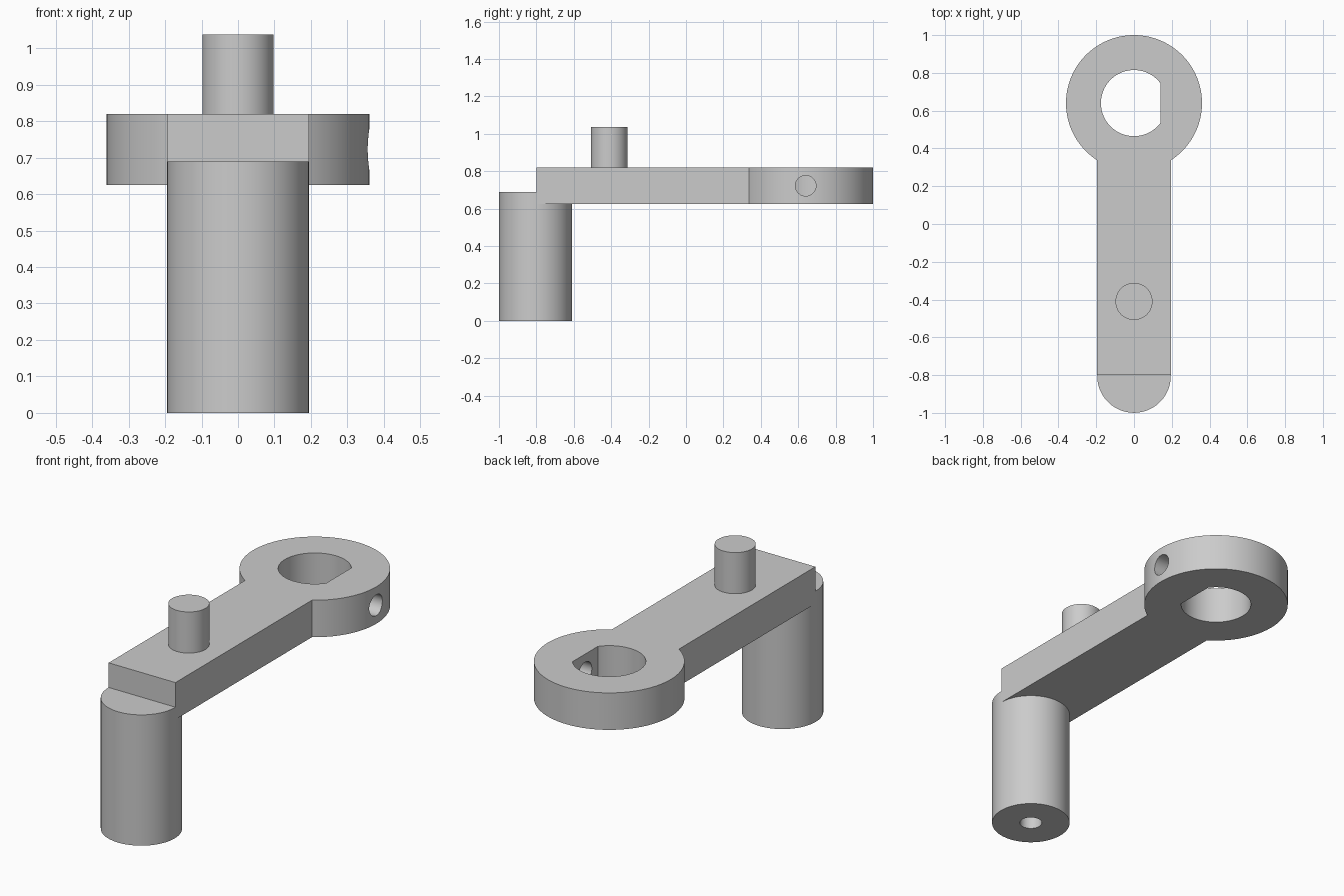
import bpy, bmesh
from math import sin, cos, asin, acos, pi, radians
from mathutils import Matrix

cube = bpy.data.objects.get("Cube")
if cube:
    bpy.data.objects.remove(cube, do_unlink=True)

grey = bpy.data.materials.new("plain grey")
grey.use_nodes = True
colour = (0.6, 0.6, 0.6, 1)
grey.diffuse_color = colour
grey.node_tree.nodes["Principled BSDF"].inputs["Base Color"].default_value = colour

RING_Y, RING_R, BORE_R, FLAT_X = 0.64, 0.36, 0.175, 0.14
HALF_W, ARM_END = 0.195, -0.80
ARM_BOTTOM, ARM_TOP = 0.625, 0.82
HANDLE_Y = -0.805


def arc(radius, start, end, centre_y, steps=96):
    angles = [start + (end - start) * i / steps for i in range(steps + 1)]
    return [(radius * cos(a), centre_y + radius * sin(a)) for a in angles]


def prism(name, outline, z0, z1):
    """Extrude a counter-clockwise outline from z0 to z1."""
    bm = bmesh.new()
    base = bm.faces.new([bm.verts.new((x, y, z0)) for x, y in outline])
    top = bmesh.ops.extrude_face_region(bm, geom=[base], use_keep_orig=True)
    moved = [v for v in top["geom"] if isinstance(v, bmesh.types.BMVert)]
    bmesh.ops.translate(bm, verts=moved, vec=(0, 0, z1 - z0))
    bmesh.ops.recalc_face_normals(bm, faces=bm.faces)
    mesh = bpy.data.meshes.new(name)
    bm.to_mesh(mesh)
    bm.free()
    mesh.materials.append(grey)
    obj = bpy.data.objects.new(name, mesh)
    bpy.context.collection.objects.link(obj)
    return obj


def cylinder(name, radius, y, z0, z1, steps=96):
    return prism(name, arc(radius, 0, 2 * pi, y, steps)[:-1], z0, z1)


def activate(obj):
    bpy.ops.object.select_all(action='DESELECT')
    obj.select_set(True)
    bpy.context.view_layer.objects.active = obj


def cut(obj, cutter):
    cutter.hide_render = True
    activate(obj)
    mod = obj.modifiers.new("cut", 'BOOLEAN')
    mod.operation = 'DIFFERENCE'
    mod.solver = 'EXACT'
    mod.object = cutter
    bpy.ops.object.modifier_apply(modifier=mod.name)
    bpy.data.objects.remove(cutter, do_unlink=True)


# Flat arm running into the round hub
neck = asin(HALF_W / RING_R)
outline = arc(RING_R, -pi / 2 + neck, 1.5 * pi - neck, RING_Y)
outline += [(-HALF_W, ARM_END), (HALF_W, ARM_END)]
arm = prism("crank_arm", outline, ARM_BOTTOM, ARM_TOP)

# D-shaped shaft bore
flat = acos(FLAT_X / BORE_R)
cut(arm, prism("bore_cutter", arc(BORE_R, flat, 2 * pi - flat, RING_Y),
               ARM_BOTTOM - 0.1, ARM_TOP + 0.1))

# Set screw hole through the flat side of the hub
screw = cylinder("screw_cutter", 0.055, 0, 0, 0.5, 48)
screw.data.transform(Matrix.Translation((0, RING_Y, (ARM_BOTTOM + ARM_TOP) / 2))
                     @ Matrix.Rotation(pi / 2, 4, 'Y'))
cut(arm, screw)

# Handle with a blind hole in its lower end
handle = cylinder("handle", HALF_W - 0.0005, HANDLE_Y, 0, 0.69)
cut(handle, cylinder("handle_hole_cutter", 0.055, HANDLE_Y, -0.1, 0.4, 48))

# Upright pin
pin = cylinder("pin", 0.098, -0.41, ARM_TOP - 0.02, 1.037)

for part in (arm, handle, pin):
    activate(part)
    bpy.ops.object.shade_smooth_by_angle(angle=radians(30))
